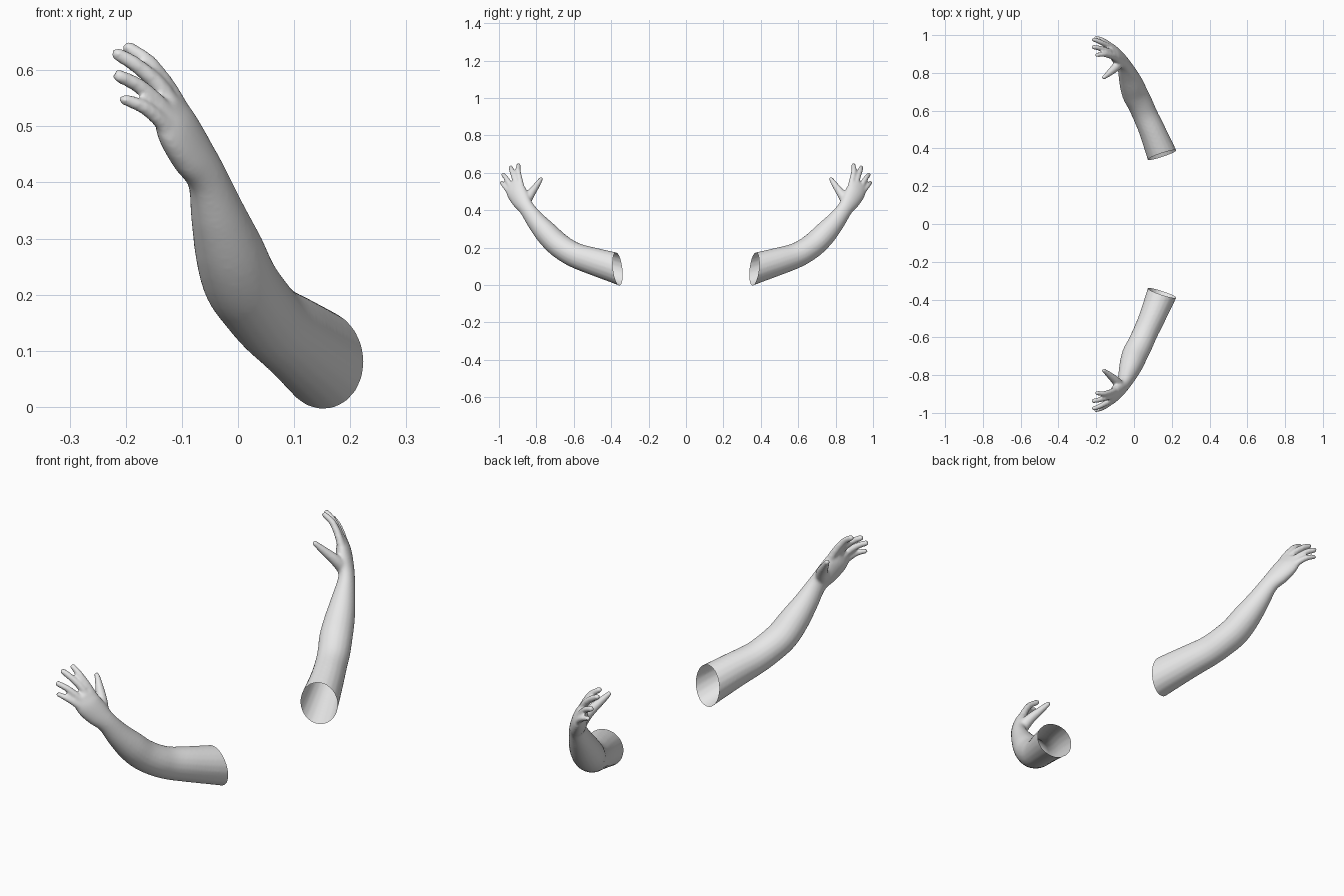
import bpy, bmesh, math
from mathutils import Vector

if "Cube" in bpy.data.objects:
    bpy.data.objects.remove(bpy.data.objects["Cube"])

skin = bpy.data.materials.new("light_grey")
skin.use_nodes = True
skin.diffuse_color = (0.8, 0.8, 0.8, 1)
skin.node_tree.nodes["Principled BSDF"].inputs["Base Color"].default_value = (0.8, 0.8, 0.8, 1)

ACROSS = Vector((-0.03, -0.07, -0.04))   # thumb side to little finger side
SIDES = 20


def spline(points, steps=5):
    """Catmull-Rom through rows of (x, y, z, radius across, radius through)."""
    rows = [Vector(p) for p in points]
    rows = [rows[0] * 2 - rows[1]] + rows + [rows[-1] * 2 - rows[-2]]
    out = []
    for a, b, c, d in zip(rows, rows[1:], rows[2:], rows[3:]):
        for i in range(steps):
            t = i / steps
            out.append(0.5 * (2 * b + (c - a) * t + (2 * a - 5 * b + 4 * c - d) * t**2
                              + (3 * b - a - 3 * c + d) * t**3))
    return out + [rows[-2]]


def loft(bm, points, round_tip=True):
    """Closed tube of elliptical rings along a smooth path."""
    rows = spline(points)
    if round_tip:
        end = rows[-1]
        step = (end - rows[-2]).to_3d().normalized()
        for t in (0.5, 0.85):
            tip = end.copy()
            tip[:3] = end.to_3d() + step * end[4] * t
            tip[3:] = [r * math.sqrt(1 - t * t) for r in end[3:]]
            rows.append(tip)
    rings = []
    for i, row in enumerate(rows):
        centre = Vector(row[:3])
        tangent = Vector(rows[min(i + 1, len(rows) - 1)][:3]) - Vector(rows[max(i - 1, 0)][:3])
        tangent.normalize()
        u = (ACROSS - tangent * ACROSS.dot(tangent)).normalized()
        v = tangent.cross(u)
        rings.append([bm.verts.new(centre + u * row[3] * math.cos(k * math.tau / SIDES)
                                   + v * row[4] * math.sin(k * math.tau / SIDES))
                      for k in range(SIDES)])
    for r, s in zip(rings, rings[1:]):
        for k in range(SIDES):
            n = (k + 1) % SIDES
            bm.faces.new((r[k], r[n], s[n], s[k]))
    bm.faces.new(rings[0][::-1])
    bm.faces.new(rings[-1])


def digit(bm, path, r0, r1):
    n = len(path) - 1
    loft(bm, [(*p, r0 + (r1 - r0) * i / n, r0 + (r1 - r0) * i / n) for i, p in enumerate(path)])


bm = bmesh.new()
# Upper arm, elbow, forearm, wrist and palm
loft(bm, [
    (0.175, -0.29, 0.062, 0.086, 0.083), (0.15, -0.36, 0.086, 0.083, 0.080),
    (0.098, -0.49, 0.125, 0.074, 0.070), (0.06, -0.575, 0.152, 0.068, 0.066),
    (0.033, -0.635, 0.182, 0.066, 0.067), (0.005, -0.69, 0.222, 0.065, 0.068),
    (-0.015, -0.745, 0.277, 0.062, 0.062), (-0.035, -0.80, 0.340, 0.052, 0.049),
    (-0.056, -0.852, 0.410, 0.043, 0.034), (-0.084, -0.882, 0.455, 0.052, 0.034),
    (-0.110, -0.908, 0.500, 0.056, 0.030), (-0.124, -0.920, 0.532, 0.050, 0.020)])
# Fingers, index to little
digit(bm, [(-0.09, -0.875, 0.50), (-0.118, -0.888, 0.558), (-0.157, -0.898, 0.612),
           (-0.195, -0.895, 0.640)], 0.018, 0.012)
digit(bm, [(-0.10, -0.90, 0.50), (-0.135, -0.915, 0.565), (-0.180, -0.930, 0.608),
           (-0.215, -0.937, 0.629)], 0.018, 0.012)
digit(bm, [(-0.105, -0.92, 0.49), (-0.138, -0.942, 0.537), (-0.175, -0.962, 0.571),
           (-0.212, -0.977, 0.590)], 0.017, 0.012)
digit(bm, [(-0.11, -0.93, 0.475), (-0.138, -0.955, 0.510), (-0.168, -0.975, 0.534),
           (-0.202, -0.986, 0.548)], 0.016, 0.011)
# Thumb
digit(bm, [(-0.070, -0.865, 0.435), (-0.095, -0.832, 0.485), (-0.130, -0.800, 0.530),
           (-0.160, -0.775, 0.567)], 0.030, 0.011)
bmesh.ops.recalc_face_normals(bm, faces=bm.faces)
mesh = bpy.data.meshes.new("front_arm")
bm.to_mesh(mesh)
bm.free()
front = bpy.data.objects.new("front_arm", mesh)
bpy.context.collection.objects.link(front)
bpy.context.view_layer.objects.active = front
front.select_set(True)

# Blend palm, fingers and thumb into one skin
remesh = front.modifiers.new("blend", 'REMESH')
remesh.mode = 'VOXEL'
remesh.voxel_size = 0.006
soften = front.modifiers.new("soften", 'SMOOTH')
soften.factor = 0.5
soften.iterations = 6
for name in ("blend", "soften"):
    bpy.ops.object.modifier_apply(modifier=name)

# Open the sleeve end of the upper arm
bm = bmesh.new()
bm.from_mesh(front.data)
bmesh.ops.bisect_plane(bm, geom=bm.verts[:] + bm.edges[:] + bm.faces[:],
                       plane_co=(0.15, -0.366, 0.086), plane_no=(0.05, 0.15, 0.018),
                       clear_outer=True)
bm.to_mesh(front.data)
front.data.materials.clear()
front.data.materials.append(skin)
front.data.shade_smooth()

# Mirrored arm at the back
for v in bm.verts:
    v.co.y = -v.co.y
bmesh.ops.reverse_faces(bm, faces=bm.faces)
back_mesh = bpy.data.meshes.new("back_arm")
bm.to_mesh(back_mesh)
bm.free()
back_mesh.materials.append(skin)
back_mesh.shade_smooth()
bpy.context.collection.objects.link(bpy.data.objects.new("back_arm", back_mesh))
